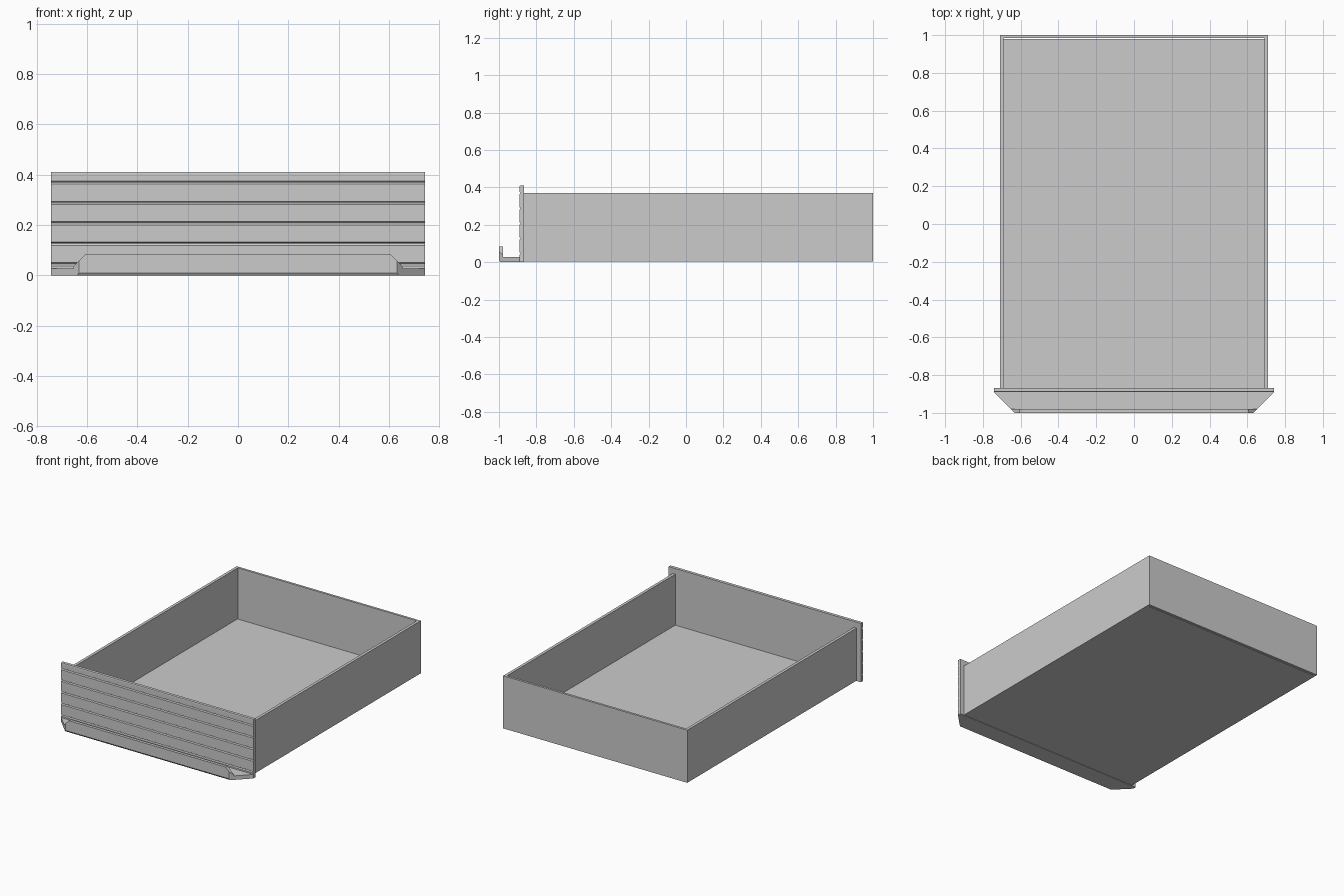
import bpy, bmesh
from mathutils import Vector

cube = bpy.data.objects.get("Cube")
if cube:
    bpy.data.objects.remove(cube, do_unlink=True)

grey = bpy.data.materials.new("plain grey")
grey.use_nodes = True
grey.diffuse_color = (0.6, 0.6, 0.6, 1)
grey.node_tree.nodes["Principled BSDF"].inputs["Base Color"].default_value = (0.6, 0.6, 0.6, 1)


def extrude(name, outline, vec, cuts=()):
    """Sweep a closed outline along vec, then trim with (point, normal) planes."""
    bm = bmesh.new()
    face = bm.faces.new([bm.verts.new(p) for p in outline])
    swept = bmesh.ops.extrude_face_region(bm, geom=[face])["geom"]
    bmesh.ops.translate(bm, vec=vec, verts=[v for v in swept if isinstance(v, bmesh.types.BMVert)])
    for point, normal in cuts:
        geom = bm.verts[:] + bm.edges[:] + bm.faces[:]
        bmesh.ops.bisect_plane(bm, geom=geom, plane_co=point, plane_no=normal, clear_outer=True)
        bmesh.ops.holes_fill(bm, edges=[e for e in bm.edges if e.is_boundary])
    bmesh.ops.recalc_face_normals(bm, faces=bm.faces)
    mesh = bpy.data.meshes.new(name)
    bm.to_mesh(mesh)
    bm.free()
    mesh.materials.append(grey)
    obj = bpy.data.objects.new(name, mesh)
    bpy.context.collection.objects.link(obj)
    return obj


def side_profile(name, points, half, cuts=()):
    """Sweep a (y, z) outline across the width."""
    return extrude(name, [(-half, y, z) for y, z in points], Vector((2 * half, 0, 0)), cuts)


W, WALL, HEIGHT = 0.71, 0.02, 0.37
FRONT, JOIN, BACK = -0.89, -0.867, 1.0

# Tray floor, and a U of walls open towards the front panel
side_profile("drawer_floor", [(JOIN, 0.003), (BACK - WALL, 0.003), (BACK - WALL, 0.015), (JOIN, 0.015)], W - WALL)
inner, rear = W - WALL, BACK - 0.016
walls = [(-W, JOIN), (-W, BACK), (W, BACK), (W, JOIN),
         (inner, JOIN), (inner, rear), (-inner, rear), (-inner, JOIN)]
extrude("drawer_walls", [(x, y, 0.003) for x, y in walls], Vector((0, 0, HEIGHT - 0.003)))

# Front panel with shallow overlapping ribs
panel = [(JOIN, 0), (JOIN, 0.41), (FRONT + 0.002, 0.41), (FRONT, 0.405)]
for i in range(5):
    z = 0.375 - 0.081 * i
    panel += [(FRONT, z), (FRONT + 0.006, z - 0.003), (FRONT + 0.006, z - 0.003)][:1]
    panel += [(FRONT + 0.005, z + 0.003 - 0.006), (FRONT + 0.005, z - 0.006), (FRONT, z - 0.013)]
panel.append((FRONT, 0))
side_profile("front_panel", panel, 0.742)

# Pull ledge with mitred ends and a chamfered lower edge
mitres = [((s * 0.742, FRONT, 0), (s, -1, 0)) for s in (-1, 1)]
ledge = [(FRONT, 0), (FRONT, 0.028), (-1, 0.028), (-1, 0.01), (-0.993, 0)]
side_profile("pull_ledge", ledge, 0.742, mitres)

# Upright lip with sloping ends
slopes = [((s * 0.605, 0, 0.085), (s, 0, 1)) for s in (-1, 1)]
lip = [(-0.979, 0.028), (-0.979, 0.085), (-1, 0.085), (-1, 0.028)]
side_profile("pull_lip", lip, 0.742, mitres + slopes)
